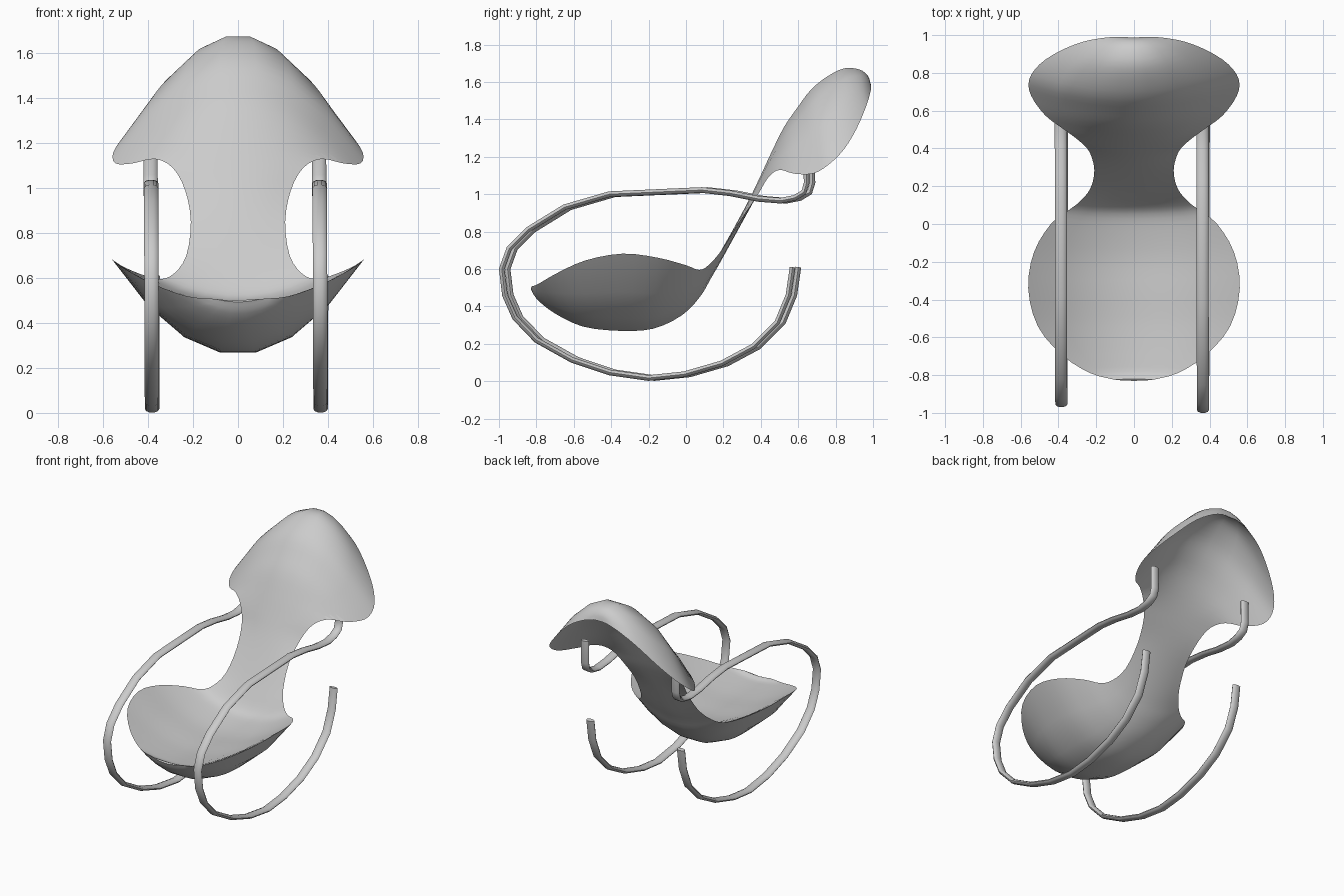
import bpy, bmesh, math
from mathutils import Vector

cube = bpy.data.objects.get("Cube")
if cube:
    bpy.data.objects.remove(cube, do_unlink=True)

# Single flat colour
grey = bpy.data.materials.new("light grey")
grey.use_nodes = True
colour = (0.6, 0.6, 0.6, 1)
grey.diffuse_color = colour
grey.node_tree.nodes["Principled BSDF"].inputs["Base Color"].default_value = colour


def smooth_path(points, steps):
    """Catmull-Rom interpolation through rows of any length."""
    rows = [Vector(p) for p in points]
    rows = [rows[0] * 2 - rows[1]] + rows + [rows[-1] * 2 - rows[-2]]
    result = []
    for a, b, c, d in zip(rows, rows[1:], rows[2:], rows[3:]):
        for i in range(steps):
            t = i / steps
            result.append((b * 2 + (c - a) * t
                           + (a * 2 - b * 5 + c * 4 - d) * t ** 2
                           + (b * 3 - a - c * 3 + d) * t ** 3) / 2)
    result.append(rows[-2])
    return result


def loft(name, rings):
    """Skin closed rings of points into a capped, smooth-shaded solid."""
    bm = bmesh.new()
    rows = [[bm.verts.new(p) for p in ring] for ring in rings]
    count = len(rows[0])
    for low, high in zip(rows, rows[1:]):
        for i in range(count):
            j = (i + 1) % count
            bm.faces.new((low[i], low[j], high[j], high[i]))
    bm.faces.new(rows[0])
    bm.faces.new(rows[-1])
    bmesh.ops.recalc_face_normals(bm, faces=bm.faces[:])
    mesh = bpy.data.meshes.new(name)
    bm.to_mesh(mesh)
    bm.free()
    mesh.materials.append(grey)
    obj = bpy.data.objects.new(name, mesh)
    bpy.context.collection.objects.link(obj)
    bpy.ops.object.select_all(action="DESELECT")
    obj.select_set(True)
    bpy.context.view_layer.objects.active = obj
    bpy.ops.object.shade_smooth_by_angle(angle=math.radians(45))


def tangent(points, k):
    return (points[min(k + 1, len(points) - 1)] - points[max(k - 1, 0)]).normalized()


# Shell: each station is (centre y, centre z), (rim x, rim y, rim z)
stations = [
    # rounded seat underside, front lip to rear
    (-.825, .497, .1, -.825, .507),
    (-.79, .45, .23, -.79, .52),
    (-.7, .375, .38, -.695, .575),
    (-.55, .3, .51, -.54, .645),
    (-.36, .276, .56, -.34, .682),
    (-.18, .287, .53, -.15, .66),
    (-.03, .36, .44, 0, .62),
    (.065, .46, .35, .07, .595),
    # narrow waist
    (.12, .555, .285, .12, .62),
    (.187, .67, .23, .19, .7),
    (.287, .85, .21, .285, .85),
    (.367, 1, .235, .38, .99),
    (.415, 1.1, .29, .44, 1.09),
    # hooded back with rearward wings
    (.465, 1.21, .37, .5, 1.13),
    (.535, 1.355, .47, .575, 1.11),
    (.605, 1.46, .545, .68, 1.11),
    (.68, 1.56, .555, .765, 1.16),
    (.77, 1.63, .5, .845, 1.24),
    (.85, 1.665, .4, .912, 1.35),
    (.92, 1.657, .27, .965, 1.475),
    (.965, 1.63, .14, .988, 1.555),
    (.985, 1.585, .05, .99, 1.585),
]
COLUMNS = 7
HALF_THICK = .015
DISH_CURVE = .7
rings = []
profile = smooth_path(stations, 3)
centres = [Vector((0, row[0], row[1])) for row in profile]
for k, (yc, zc, xr, yr, zr) in enumerate(profile):
    along = tangent(centres, k)
    outward = Vector((0, -along.z, along.y)) * min(HALF_THICK, xr * .06)
    front = centres[k] + outward
    back = centres[k] - outward
    # the seat top is a shallow dish above the deeper underside
    front.z = max(front.z, zr - DISH_CURVE * xr ** 2)
    ring = []
    for centre, direction in ((front, 1), (back, -1)):
        for i in range(COLUMNS):
            s = direction * (2 * i / COLUMNS - 1)
            ring.append(centre.lerp(Vector((0, yr, zr)), s * s) + Vector((xr * s, 0, 0)))
    rings.append(ring)
loft("seat_shell", rings)

# Rocker rails: one bent flat-oval bar per side, from rear tip to back hook
rail_path = [
    (.57, .61), (.548, .46), (.488, .315), (.358, .185), (.19, .095), (-.01, .037),
    (-.2, .017), (-.41, .047), (-.61, .114), (-.8, .22), (-.915, .34),
    (-.968, .46), (-.985, .6), (-.945, .71), (-.845, .81), (-.65, .93),
    (-.41, 1), (.085, 1.022), (.235, 1.005), (.385, .975), (.505, .965),
    (.58, .98), (.63, 1.01), (.645, 1.06), (.643, 1.22),
]


def rail(name, x, shift):
    points = [Vector((0, y + shift, z)) for y, z in rail_path]
    side = Vector((1, 0, 0))
    rings = []
    for k, p in enumerate(points):
        normal = tangent(points, k).cross(side)
        centre = p + side * (x - .01 * k / len(points))
        rings.append([centre + side * .032 * math.cos(a) + normal * .016 * math.sin(a)
                      for a in (math.tau * i / 10 for i in range(10))])
    loft(name, rings)


rail("left_rocker_rail", .37, 0)
rail("right_rocker_rail", -.38, .031)
